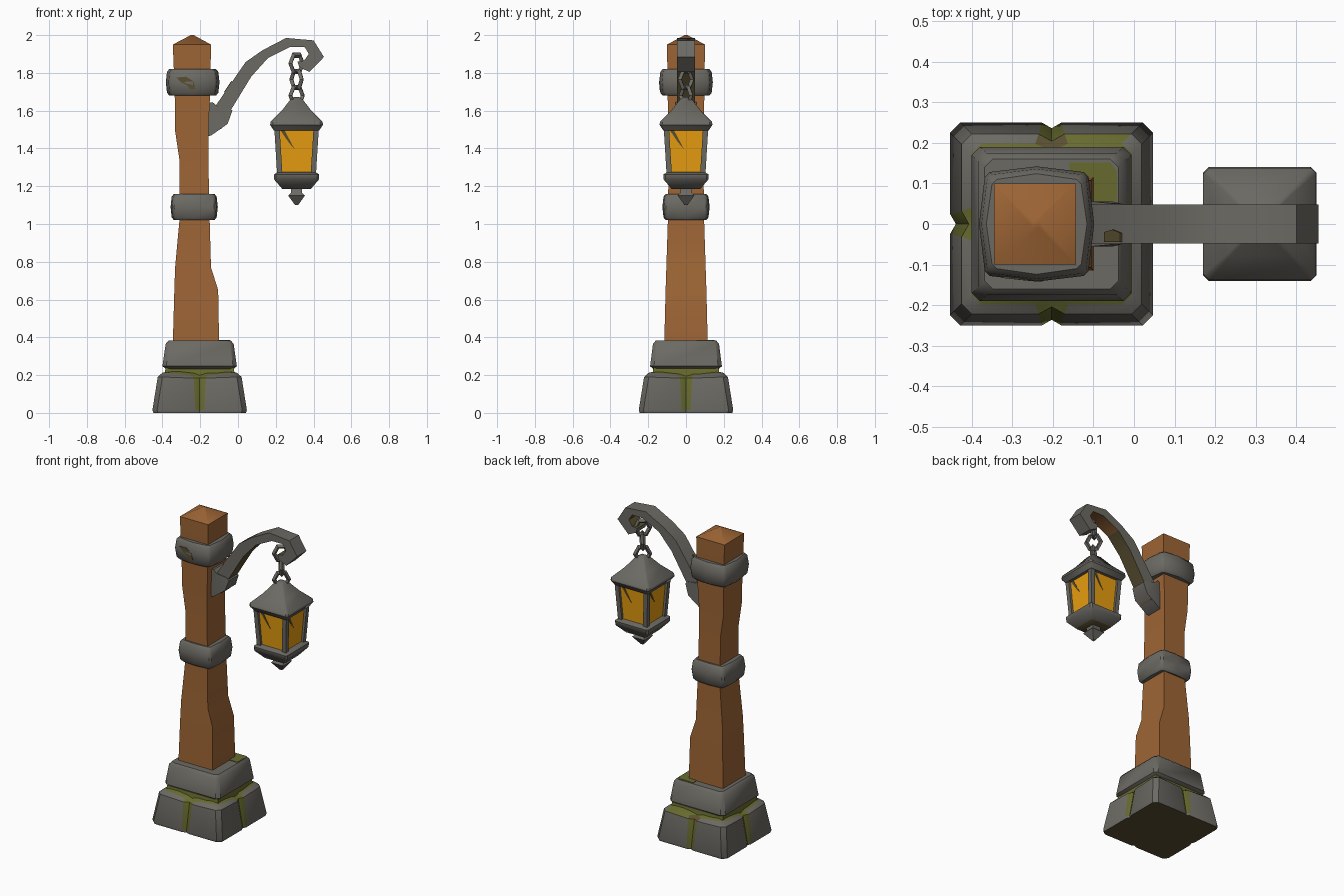
import bpy, bmesh, math

cube = bpy.data.objects.get("Cube")
if cube:
    bpy.data.objects.remove(cube, do_unlink=True)


def material(name, rgb):
    m = bpy.data.materials.new(name)
    m.use_nodes = True
    m.diffuse_color = (*rgb, 1)
    m.node_tree.nodes["Principled BSDF"].inputs["Base Color"].default_value = (*rgb, 1)
    return m


WOOD = material("warm wood", (0.34, 0.13, 0.036))
GREY = material("grey stone and iron", (0.15, 0.143, 0.125))
MOSS = material("moss", (0.135, 0.145, 0.027))
GLOW = material("amber glass", (0.85, 0.36, 0.005))
RUST = material("orange rust", (0.22, 0.095, 0.03))
GRIME = material("olive brown grime", (0.1, 0.077, 0.03))


def finish(obj, mats):
    for m in mats:
        obj.data.materials.append(m)
    bpy.ops.object.select_all(action="DESELECT")
    obj.select_set(True)
    bpy.context.view_layer.objects.active = obj
    bpy.ops.object.shade_smooth_by_angle(angle=math.radians(40))
    return obj


def loft(name, rings, mats, rule=lambda i, j: 0):
    """Skin a stack of equal rings and cap both ends; rule(ring, side) picks the colour, ring -1 is the first cap."""
    bm = bmesh.new()
    loops = [[bm.verts.new(p) for p in ring] for ring in rings]
    n = len(loops[0])
    for i in range(len(loops) - 1):
        for j in range(n):
            k = (j + 1) % n
            f = bm.faces.new((loops[i][j], loops[i][k], loops[i + 1][k], loops[i + 1][j]))
            f.material_index = rule(i, j)
    bm.faces.new(loops[0][::-1]).material_index = rule(-1, 0)
    bm.faces.new(loops[-1])
    bmesh.ops.recalc_face_normals(bm, faces=bm.faces)
    mesh = bpy.data.meshes.new(name)
    bm.to_mesh(mesh)
    bm.free()
    obj = bpy.data.objects.new(name, mesh)
    bpy.context.collection.objects.link(obj)
    return finish(obj, mats)


def rect(cx, hx, hy, z, cy=0):
    return [(cx - hx, cy - hy, z), (cx + hx, cy - hy, z),
            (cx + hx, cy + hy, z), (cx - hx, cy + hy, z)]


def cut_rect(cx, hx, hy, z, c):
    """Rectangle with its corners cut."""
    pts = [(c - hx, -hy), (hx - c, -hy), (hx, c - hy), (hx, hy - c),
           (hx - c, hy), (c - hx, hy), (-hx, hy - c), (-hx, c - hy)]
    return [(cx + x, y, z) for x, y in pts]


def quarter_turn(points, q, cx):
    """Turn points about the upright axis through cx by q quarter turns."""
    c, s = ((1, 0), (0, 1), (-1, 0), (0, -1))[q]
    return [(cx + c * x - s * y, s * x + c * y, z) for x, y, z in points]


def patch(name, pts, offset, mat):
    """Thin painted plate: an outline given a small thickness."""
    o = [tuple(a + b for a, b in zip(p, offset)) for p in pts]
    return loft(name, [pts, o], [mat])


# Foundation stone: a mossy groove in the middle of every side
BASE_X = -0.203


def grooved(h, z, depth, g, dip=0):
    side = [(-h + 0.025, -h, z), (-g, -h, z - dip), (0, depth - h, z - dip),
            (g, -h, z - dip), (h - 0.025, -h, z)]
    return [p for q in range(4) for p in quarter_turn(side, q, BASE_X)]


def foundation_colour(i, j):
    if i <= 0:
        return 2 if i < 0 else 0
    if i == 2 and j in (11, 12):
        return 2
    return int(i == 3 or j % 5 in (1, 2) or (i == 2 and j == 10))


loft("foundation_stone",
     [grooved(0.245, 0, 0.01, 0.022), grooved(0.25, 0.015, 0.014, 0.024),
      grooved(0.222, 0.19, 0.018, 0.032, 0.006), grooved(0.198, 0.212, 0.018, 0.04, 0.014),
      grooved(0.16, 0.222, 0.01, 0.04)],
     [GREY, MOSS, GRIME], foundation_colour)
loft("moss_layer", [rect(BASE_X, 0.187, 0.18, 0.19), rect(BASE_X, 0.18, 0.172, 0.242)], [MOSS])

# Upper stone
loft("upper_stone",
     [cut_rect(BASE_X, 0.175, 0.17, 0.23, 0.02), cut_rect(BASE_X, 0.197, 0.19, 0.247, 0.02),
      cut_rect(BASE_X, 0.18, 0.175, 0.365, 0.02), cut_rect(BASE_X, 0.165, 0.16, 0.383, 0.02)],
     [GREY])
patch("moss_on_stone", [(-0.16, 0.152, 0.381), (-0.15, 0.08, 0.381), (-0.1, 0.055, 0.381),
                        (-0.042, 0.055, 0.381), (-0.042, 0.13, 0.381), (-0.06, 0.152, 0.381)],
      (0, 0, 0.005), MOSS)

# Hewn wooden post: height, left edge, right edge, half depth
post = [(0.37, -0.345, -0.1, 0.115), (0.65, -0.337, -0.105, 0.108), (0.77, -0.333, -0.143, 0.104),
        (1.02, -0.31, -0.15, 0.096), (1.34, -0.31, -0.157, 0.092), (1.5, -0.334, -0.157, 0.092),
        (1.7, -0.335, -0.147, 0.098), (1.95, -0.345, -0.143, 0.1), (2.0, -0.25, -0.235, 0.008)]
loft("post", [rect((a + b) / 2, (b - a) / 2, d, z) for z, a, b, d in post], [WOOD])


# Iron bands, bowed out on the middle of each side
def band(name, cx, h, z, bow):
    def ring(s, zz):
        b, c = s + bow, s - 0.012
        side = [(-c, -s, zz), (0, -b, zz), (c, -s, zz)]
        return [p for q in range(4) for p in quarter_turn(side, q, cx)]
    loft(name, [ring(h - 0.018, z - 0.07), ring(h - 0.006, z - 0.055), ring(h, z),
                ring(h - 0.006, z + 0.055), ring(h - 0.018, z + 0.07)], [GREY])


band("upper_band", -0.24, 0.128, 1.75, 0.014)
band("lower_band", -0.232, 0.118, 1.09, 0.007)
patch("band_grime", [(-0.325, -0.133, 1.775), (-0.3, -0.135, 1.75), (-0.27, -0.139, 1.735),
                     (-0.25, -0.141, 1.71), (-0.225, -0.141, 1.715), (-0.235, -0.142, 1.755),
                     (-0.275, -0.138, 1.78)], (0, 0.007, 0), GRIME)

# Hooked arm: upper and lower edge points in the x-z plane, weathered underneath
arm = [((-0.15, 1.58), (-0.09, 1.5)), ((-0.095, 1.66), (-0.04, 1.6)), ((0.04, 1.857), (0.07, 1.78)),
       ((0.13, 1.92), (0.16, 1.88)), ((0.255, 1.985), (0.275, 1.937)), ((0.4, 1.972), (0.352, 1.938)),
       ((0.455, 1.884), (0.375, 1.9)), ((0.378, 1.805), (0.35, 1.865)), ((0.325, 1.83), (0.315, 1.86))]


def slab(u, l, w):
    return [(u[0], -w, u[1]), (u[0], w, u[1]), (l[0], w, l[1]), (l[0], -w, l[1])]


loft("arm", [slab(u, l, 0.048) for u, l in arm], [GREY, RUST, GRIME],
     lambda i, j: (2, 2, 2, 1, 1, 2, 2, 2)[i] if j == 2 and i >= 0 else 0)
patch("arm_grime", [(-0.07, -0.02, 1.696), (-0.07, -0.044, 1.696), (-0.03, -0.044, 1.755),
                    (-0.03, -0.022, 1.755), (-0.05, -0.014, 1.726)], (-0.004, 0, 0.003), GRIME)
loft("arm_bracket", [slab((-0.17, 1.64), (-0.17, 1.46), 0.05), slab((-0.135, 1.645), (-0.14, 1.47), 0.056),
                     slab((-0.11, 1.625), (-0.055, 1.53), 0.056), slab((-0.05, 1.615), (-0.03, 1.6), 0.05)],
     [GREY])

# Chain of three faceted links
LAMP_X = 0.31
for i in range(3):
    bpy.ops.mesh.primitive_torus_add(major_segments=6, minor_segments=4, major_radius=0.043,
                                     minor_radius=0.014, location=(LAMP_X, 0, 1.85 - 0.085 * i),
                                     rotation=(math.pi / 2, 0, math.radians(40 + 90 * i)))
    link = bpy.context.object
    link.name = f"chain_link_{i + 1}"
    link.scale.y = 1.15
    finish(link, [GREY])

# Lantern roof, glass, corner posts, floor and finial
loft("lantern_roof", [cut_rect(LAMP_X, h, h, z, c) for h, z, c in
                      [(0.12, 1.495, 0.01), (0.14, 1.525, 0.014), (0.138, 1.54, 0.014),
                       (0.078, 1.6, 0.006), (0.032, 1.66, 0.004), (0.014, 1.672, 0.003)]], [GREY])
loft("lantern_glass", [rect(LAMP_X, 0.088, 0.088, 1.25), rect(LAMP_X, 0.102, 0.102, 1.51)], [GLOW])
for name, sx, sy in [("front_right", -1, -1), ("front_left", 1, -1),
                     ("back_right", -1, 1), ("back_left", 1, 1)]:
    loft(f"lantern_post_{name}",
         [rect(LAMP_X + sx * d, 0.014, 0.014, z, sy * d) for d, z in [(0.088, 1.25), (0.104, 1.51)]],
         [GREY])
loft("lantern_floor", [cut_rect(LAMP_X, h, h, z, 0.01) for h, z in
                       [(0.075, 1.185), (0.118, 1.235), (0.12, 1.262), (0.1, 1.275)]],
     [GREY, GRIME], lambda i, j: int(i < 0))
loft("lantern_finial", [rect(LAMP_X, h, h, z) for h, z in
                        [(0.008, 1.1), (0.044, 1.15), (0.03, 1.165), (0.028, 1.2)]], [GREY])

# Dark cracks over the panes, one on each side
crack = [(-0.088, 1.5), (-0.066, 1.5), (-0.01, 1.395), (-0.04, 1.43)]
outer, inner = [[(x, -(0.102 + (z - 1.51) * 0.054 + d), z) for x, z in crack] for d in (0.002, -0.003)]
for q, name in enumerate(("front", "left", "back", "right")):
    loft(f"{name}_crack", [quarter_turn(p, q, LAMP_X) for p in (outer, inner)], [GRIME])
